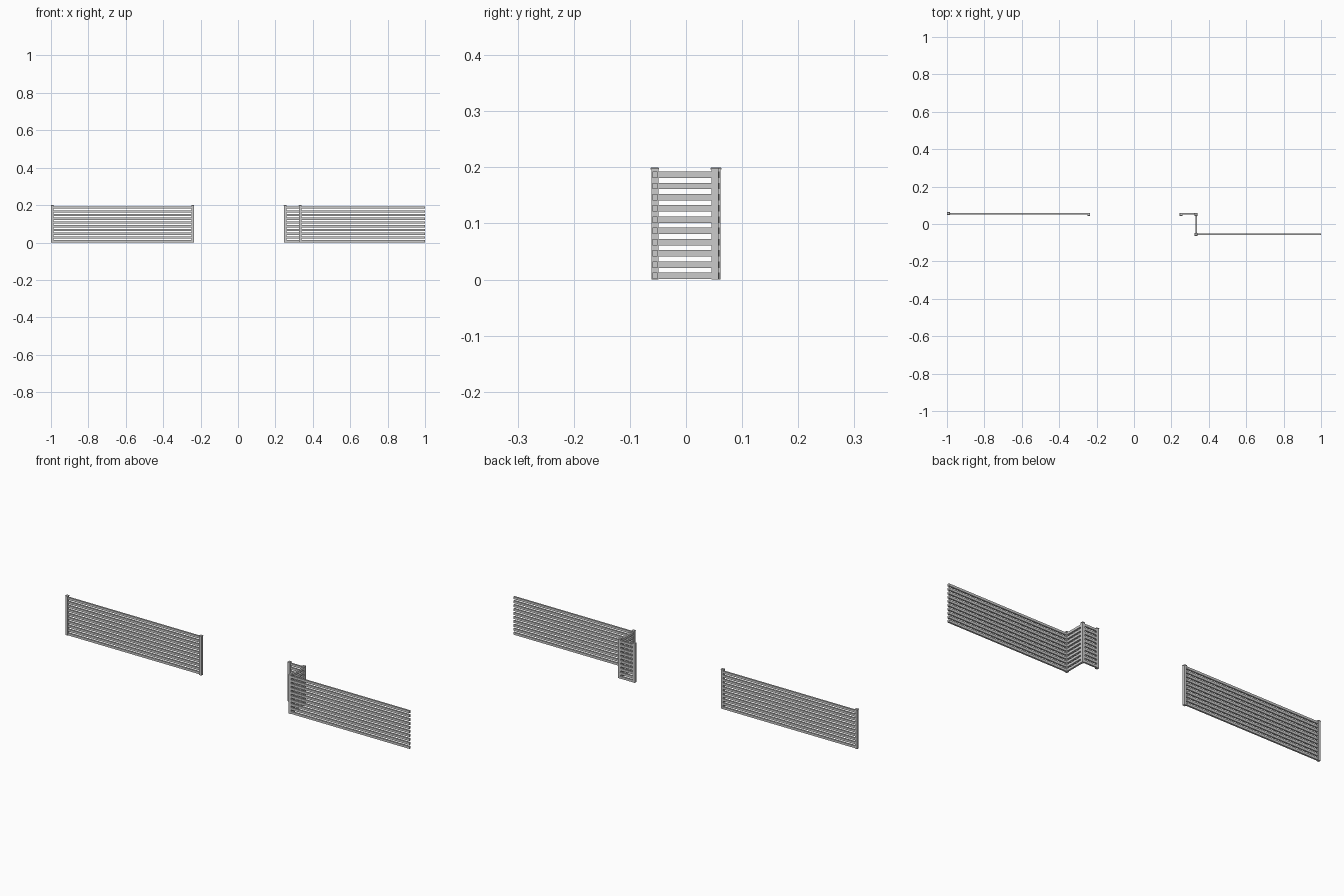
import bpy, bmesh
from mathutils import Matrix, Vector

if "Cube" in bpy.data.objects:
    bpy.data.objects.remove(bpy.data.objects["Cube"])

POST_W, POST_H = 0.0125, 0.1965
SLAT_T, SLAT_H, PITCH, COUNT = 0.009, 0.0115, 0.02, 10


def add_box(bm, lo, hi):
    lo, hi = Vector(lo), Vector(hi)
    size = hi - lo
    bmesh.ops.create_cube(bm, size=1, matrix=Matrix.Translation((lo + hi) / 2)
                          @ Matrix.Diagonal((size.x, size.y, size.z, 1)))


def finish(name, bm):
    mesh = bpy.data.meshes.new(name)
    bm.to_mesh(mesh)
    bm.free()
    obj = bpy.data.objects.new(name, mesh)
    bpy.context.collection.objects.link(obj)


# Square post with a slightly wider cap, chamfered on top
def post(name, x, y):
    bm = bmesh.new()
    h = POST_W / 2
    add_box(bm, (x - h, y - h, 0), (x + h, y + h, POST_H))
    rings = []
    for r, z in ((0.0076, POST_H), (0.0076, 0.1982), (0.006, 0.2)):
        rings.append([bm.verts.new((x + sx * r, y + sy * r, z))
                      for sx, sy in ((-1, -1), (1, -1), (1, 1), (-1, 1))])
    for a, b in zip(rings, rings[1:]):
        for i in range(4):
            j = (i + 1) % 4
            bm.faces.new((a[i], a[j], b[j], b[i]))
    bm.faces.new(rings[0][::-1])
    bm.faces.new(rings[-1])
    finish(name, bm)


# Stack of horizontal slats between two points along x or y
def slats(name, x0, y0, x1, y1):
    bm = bmesh.new()
    t = SLAT_T / 2
    px, py = (0, t) if y0 == y1 else (t, 0)
    for i in range(COUNT):
        z = 0.001 + i * PITCH
        add_box(bm, (x0 - px, y0 - py, z), (x1 + px, y1 + py, z + SLAT_H))
    finish(name, bm)


# Left fence run
post("left_outer_post", -0.9925, 0.0555)
post("left_inner_post", -0.242, 0.0515)
slats("left_slats", -0.987, 0.0555, -0.247, 0.0555)

# Right fence run: short panel, return panel, long panel
post("right_inner_post", 0.252, 0.0515)
post("back_corner_post", 0.332, 0.0515)
post("front_corner_post", 0.332, -0.0555)
slats("short_slats", 0.257, 0.0545, 0.327, 0.0545)
slats("return_slats", 0.332, -0.050, 0.332, 0.046)
slats("right_slats", 0.337, -0.0555, 1.0, -0.0555)
